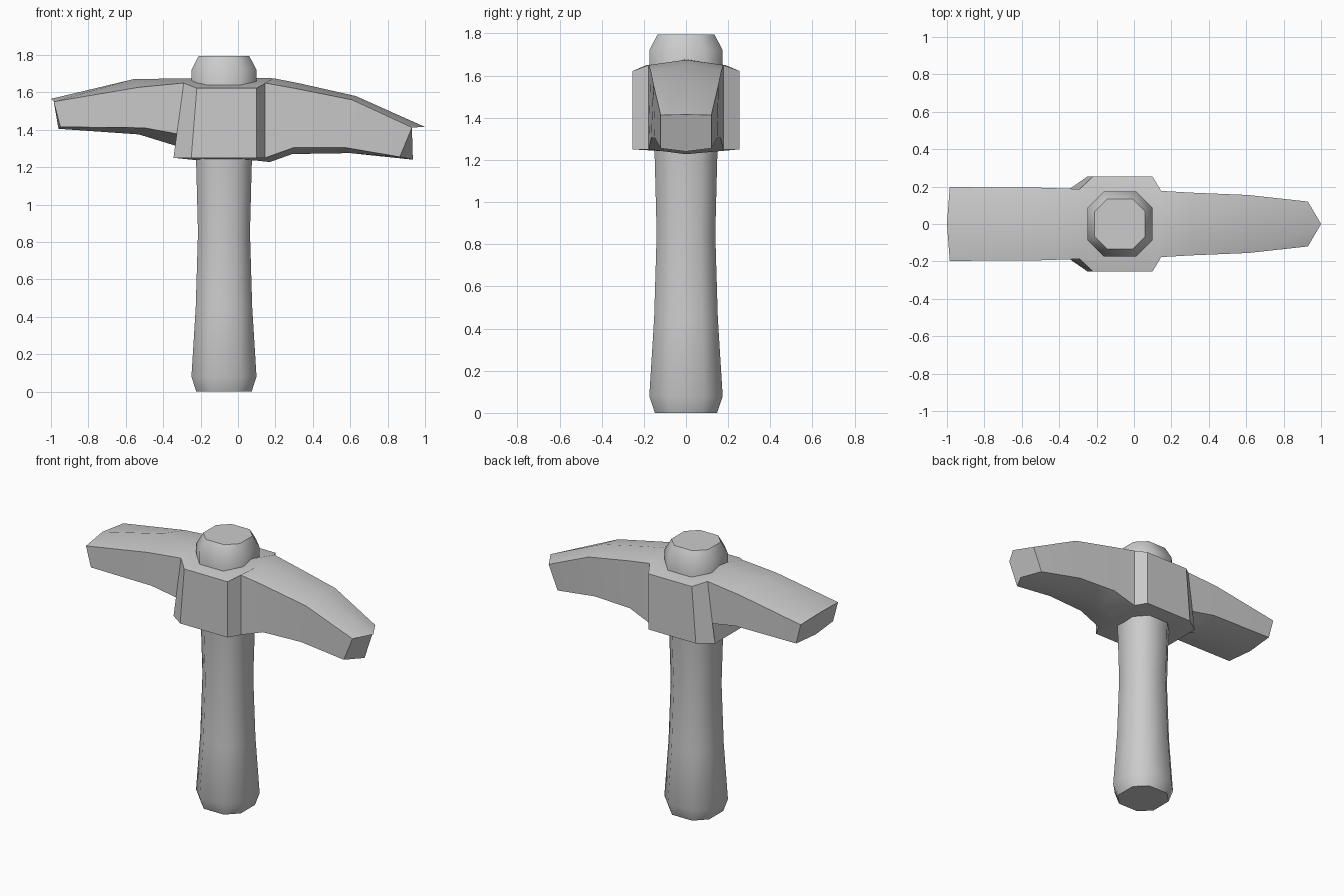
import bpy, bmesh, math

if "Cube" in bpy.data.objects:
    bpy.data.objects.remove(bpy.data.objects["Cube"])

grey = bpy.data.materials.new("light_grey")
grey.diffuse_color = (0.6, 0.6, 0.6, 1)
grey.use_nodes = True
grey.node_tree.nodes["Principled BSDF"].inputs["Base Color"].default_value = grey.diffuse_color


def loft(name, rings, angle):
    """Skin closed rings of points and cap both ends."""
    bm = bmesh.new()
    loops = [[bm.verts.new(p) for p in ring] for ring in rings]
    n = len(loops[0])
    for a, b in zip(loops, loops[1:]):
        for i in range(n):
            j = (i + 1) % n
            bm.faces.new((a[i], a[j], b[j], b[i]))
    bm.faces.new(loops[0])
    bm.faces.new(loops[-1])
    bmesh.ops.remove_doubles(bm, verts=bm.verts, dist=0.0005)
    bmesh.ops.recalc_face_normals(bm, faces=bm.faces)
    mesh = bpy.data.meshes.new(name)
    bm.to_mesh(mesh)
    bm.free()
    mesh.materials.append(grey)
    obj = bpy.data.objects.new(name, mesh)
    bpy.context.collection.objects.link(obj)
    bpy.ops.object.select_all(action='DESELECT')
    obj.select_set(True)
    bpy.context.view_layer.objects.active = obj
    bpy.ops.object.shade_smooth_by_angle(angle=math.radians(angle))
    return obj


def octagon(r, z, cx=-0.075):
    """Eight-sided ring with flats facing the axes."""
    k = r * 0.5
    pts = [(r, -k), (r, k), (k, r), (-k, r), (-r, k), (-r, -k), (-k, -r), (k, -r)]
    return [(cx + x, y, z) for x, y in pts]


def head_ring(ridge, top, bottom, keel):
    """Six-sided section: ridge and keel are (x, z), edges are (x, y, z)."""
    (tx, ty, tz), (bx, by, bz) = top, bottom
    return [(ridge[0], 0, ridge[1]), (tx, ty, tz), (bx, by, bz),
            (keel[0], 0, keel[1]), (bx, -by, bz), (tx, -ty, tz)]


# Handle: flared grip, narrow waist, knob above the head
handle = [(0.148, 0), (0.174, 0.08), (0.151, 0.45), (0.139, 0.85), (0.148, 1.2),
          (0.174, 1.6), (0.174, 1.72), (0.135, 1.795)]
loft("handle", [octagon(r, z) for r, z in handle], 47)

# Head: broad blade on the left, wide socket, tapering pick on the right
head = [
    ((-1.0, 1.565), (-.985, .197, 1.55), (-.95, .195, 1.415), (-.96, 1.405)),
    ((-.56, 1.67), (-.53, .195, 1.627), (-.50, .192, 1.41), (-.53, 1.375)),
    ((-.30, 1.675), (-.29, .187, 1.65), (-.31, .187, 1.375), (-.335, 1.315)),
    ((-.30, 1.675), (-.29, .187, 1.65), (-.345, .187, 1.25), (-.345, 1.25)),
    ((-.22, 1.675), (-.22, .253, 1.622), (-.25, .253, 1.25), (-.22, 1.237)),
    ((.10, 1.677), (.10, .253, 1.622), (.10, .253, 1.25), (.10, 1.235)),
    ((.19, 1.675), (.145, .177, 1.65), (.145, .177, 1.25), (.17, 1.227)),
    ((.32, 1.65), (.30, .168, 1.622), (.30, .165, 1.305), (.29, 1.27)),
    ((.63, 1.58), (.61, .155, 1.56), (.57, .148, 1.305), (.60, 1.275)),
    ((1.0, 1.415), (.93, .12, 1.412), (.865, .12, 1.255), (.935, 1.24)),
]
loft("pick_head", [head_ring(*s) for s in head], 25)
